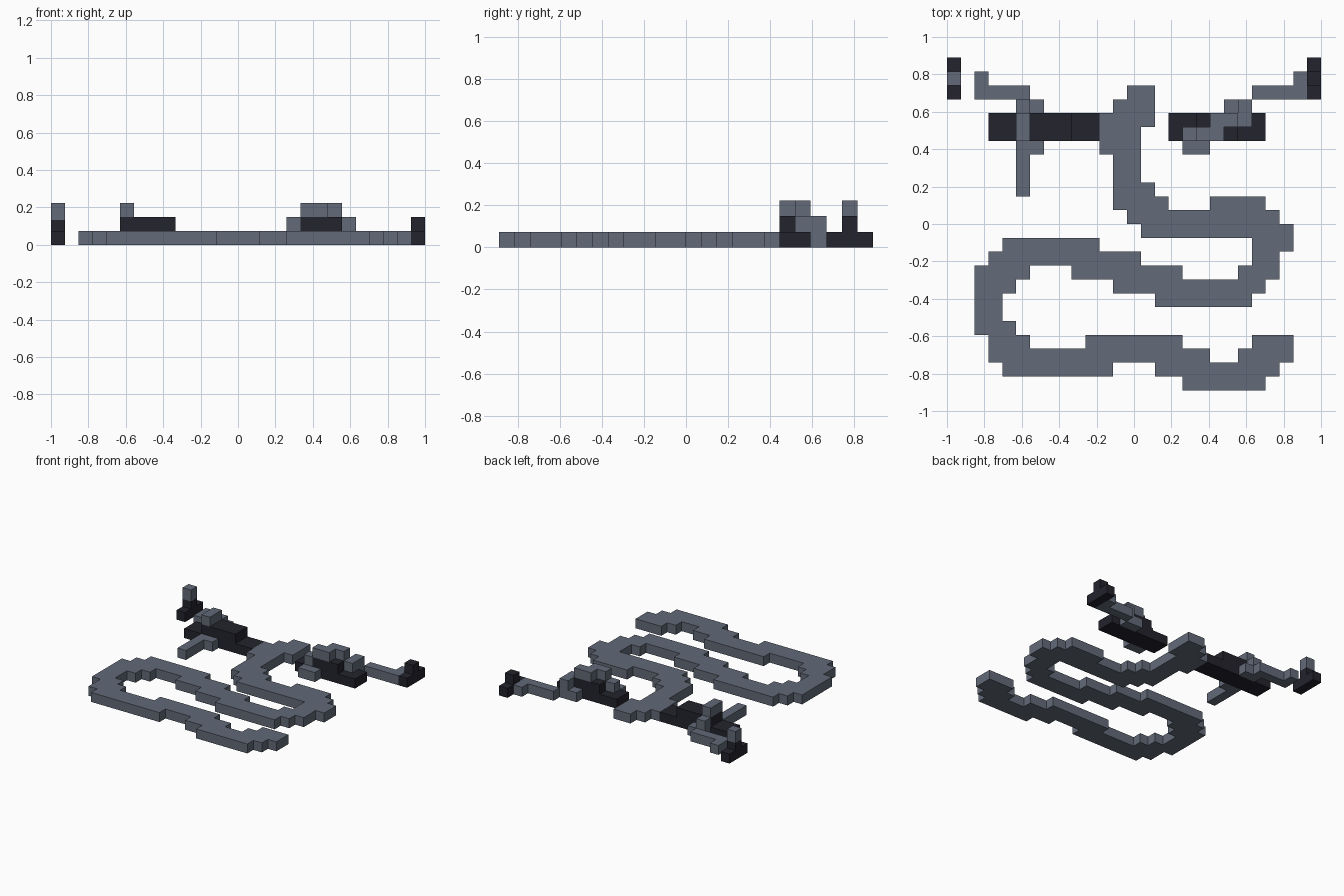
import bpy, bmesh

if "Cube" in bpy.data.objects:
    bpy.data.objects.remove(bpy.data.objects["Cube"])

U = 2 / 27  # size of one block


def material(name, rgb):
    m = bpy.data.materials.new(name)
    m.use_nodes = True
    m.diffuse_color = (*rgb, 1)
    bsdf = m.node_tree.nodes["Principled BSDF"]
    bsdf.inputs["Base Color"].default_value = (*rgb, 1)
    bsdf.inputs["Roughness"].default_value = 0.8
    return m


GREY = material("slate grey", (0.122, 0.144, 0.188))
DARK = material("near black", (0.0168, 0.0168, 0.026))


def slab(name, runs, mat, z0=0, z1=1):
    """Flat block shape: runs are (row, first column, end column) in block units."""
    bm = bmesh.new()
    verts = {}

    def vert(i, j):
        if (i, j) not in verts:
            verts[i, j] = bm.verts.new((-1 + i * U, (j - 12) * U, z0 * U))
        return verts[i, j]

    for j, a, b in runs:
        for i in range(a, b):
            bm.faces.new([vert(i, j), vert(i + 1, j), vert(i + 1, j + 1), vert(i, j + 1)])
    # Raise the footprint into a solid
    out = bmesh.ops.extrude_face_region(bm, geom=bm.faces[:], use_keep_orig=True)
    top = [g for g in out["geom"] if isinstance(g, bmesh.types.BMVert)]
    bmesh.ops.translate(bm, verts=top, vec=(0, 0, (z1 - z0) * U))
    bmesh.ops.recalc_face_normals(bm, faces=bm.faces[:])
    bmesh.ops.dissolve_limit(bm, angle_limit=0.01, verts=bm.verts[:], edges=bm.edges[:])
    bmesh.ops.triangulate(bm, faces=[f for f in bm.faces if len(f.verts) > 4])
    me = bpy.data.meshes.new(name)
    bm.to_mesh(me)
    bm.free()
    me.materials.append(mat)
    ob = bpy.data.objects.new(name, me)
    bpy.context.collection.objects.link(ob)
    return ob


def rect(i0, i1, j0, j1):
    return [(j, i0, i1) for j in range(j0, j1)]


# Winding tail, row by row from the tip
slab("tail", [
    (0, 17, 23), (1, 4, 12), (1, 15, 24), (2, 3, 19), (2, 21, 25),
    (3, 3, 6), (3, 10, 17), (3, 22, 25), (4, 2, 5), (5, 2, 4),
    (6, 2, 4), (6, 15, 22), (7, 2, 5), (7, 12, 23),
    (8, 2, 6), (8, 9, 17), (8, 21, 24), (9, 3, 14), (9, 22, 24),
    (10, 4, 11), (10, 22, 25), (11, 14, 25), (12, 13, 24),
    (13, 12, 16), (13, 19, 23)], GREY)

# Neck and head
slab("neck_and_head", [
    (14, 12, 15), (15, 12, 14), (16, 12, 14), (17, 11, 14), (18, 11, 14),
    (19, 11, 15), (20, 12, 15), (21, 13, 15)], GREY)

# Dark bars either side of the head, each with a raised middle
slab("right_bar", rect(3, 11, 18, 20), DARK)
slab("right_bar_top", rect(5, 9, 18, 20), DARK, 1, 2)
slab("left_bar", rect(16, 23, 18, 20), DARK)
slab("left_bar_top", rect(18, 21, 18, 20), DARK, 1, 2)

# Right limb: arm behind the bar, strap over it, foot in front
slab("right_arm", [(22, 2, 3), (21, 2, 6), (20, 5, 7)], GREY)
slab("right_arm_step", [(20, 5, 6)], GREY, 1, 2)
slab("right_strap", rect(5, 6, 18, 20), GREY, 2, 3)
slab("right_foot", rect(5, 6, 14, 17) + [(17, 5, 7)], GREY)

# Left limb: arm behind the bar, strap stepping across it, foot in front
slab("left_arm", [(22, 25, 26), (21, 22, 26), (20, 20, 22)], GREY)
slab("left_arm_step", [(20, 21, 22), (19, 21, 22)], GREY, 1, 2)
slab("left_strap", [(19, 19, 21), (18, 18, 20)], GREY, 2, 3)
slab("left_strap_step", [(18, 17, 18)], GREY, 1, 2)
slab("left_foot", [(17, 17, 19)], GREY)

# Dark end pieces with upright posts
for side, i in (("right", 0), ("left", 26)):
    slab(side + "_end_base", rect(i, i + 1, 21, 24), DARK)
    slab(side + "_end_post", [(22, i, i + 1)], DARK, 1, 2 if i else 1.8)
slab("right_end_cap", [(22, 0, 1)], GREY, 1.8, 3)
